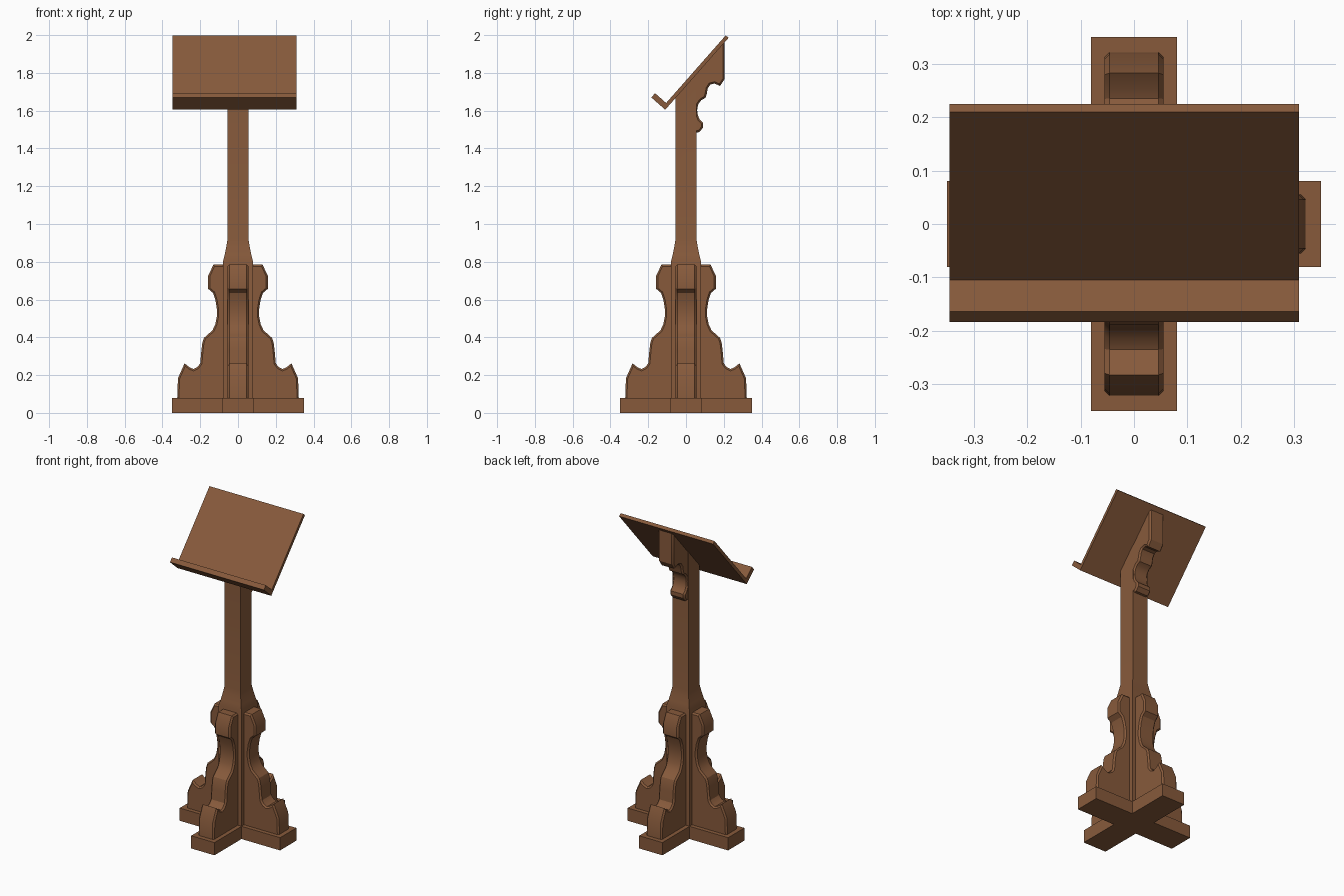
import bpy, bmesh, math
from mathutils import Matrix, Vector

if "Cube" in bpy.data.objects:
    bpy.data.objects.remove(bpy.data.objects["Cube"])

wood = bpy.data.materials.new("brown wood")
wood.diffuse_color = (0.242, 0.102, 0.044, 1)
wood.use_nodes = True
wood.node_tree.nodes["Principled BSDF"].inputs["Base Color"].default_value = wood.diffuse_color


def finish(bm, name, smooth=False):
    bmesh.ops.recalc_face_normals(bm, faces=bm.faces)
    me = bpy.data.meshes.new(name)
    bm.to_mesh(me)
    bm.free()
    me.materials.append(wood)
    ob = bpy.data.objects.new(name, me)
    bpy.context.collection.objects.link(ob)
    if smooth:
        bpy.ops.object.select_all(action='DESELECT')
        ob.select_set(True)
        bpy.context.view_layer.objects.active = ob
        bpy.ops.object.shade_smooth_by_angle(angle=math.radians(28))
    return ob


def prism(profile, x0, x1, bevel=0, visible=0):
    """Extrude a (y, z) profile along x; bevel the side rims of its first edges."""
    bm = bmesh.new()
    a = [bm.verts.new((x0, y, z)) for y, z in profile]
    b = [bm.verts.new((x1, y, z)) for y, z in profile]
    n = len(profile)
    bm.faces.new(a)
    bm.faces.new(b[::-1])
    for i in range(n):
        j = (i + 1) % n
        bm.faces.new((a[i], b[i], b[j], a[j]))
    if bevel:
        bmesh.ops.recalc_face_normals(bm, faces=bm.faces)
        rims = [bm.edges.get((s[i], s[i + 1])) for s in (a, b) for i in range(visible)]
        bmesh.ops.bevel(bm, geom=rims, offset=bevel, segments=1,
                        affect='EDGES', clamp_overlap=True)
    return bm


# cross-shaped base
R, W, H = 0.35, 0.081, 0.08
outline = []
for k in range(4):
    c, s = round(math.cos(k * math.pi / 2)), round(math.sin(k * math.pi / 2))
    for x, y in ((R, -W), (R, W), (W, W)):
        outline.append((c * x - s * y, s * x + c * y))
bm = bmesh.new()
face = bm.faces.new([bm.verts.new((x, y, 0)) for x, y in outline])
ext = bmesh.ops.extrude_face_region(bm, geom=[face])
bmesh.ops.translate(bm, vec=(0, 0, H),
                    verts=[v for v in ext['geom'] if isinstance(v, bmesh.types.BMVert)])
finish(bm, "cross_base")

# reading board directions: up the slope and out of its face
START = Vector((-0.11, 1.605))
UP = Vector((0.335, 0.380)).normalized()
OUT = Vector((-UP.y, UP.x))


def underside(y):
    return START.y + (y - START.x) * UP.y / UP.x


# square post with a curved taper, its top cut to the board slope
bm = bmesh.new()
rings = []
for r, z in ((0.08, 0.07), (0.08, 0.80), (0.071, 0.835), (0.062, 0.88),
             (0.055, 0.92), (0.055, None)):
    ring = []
    for sx, sy in ((-1, -1), (1, -1), (1, 1), (-1, 1)):
        top = underside(sy * r) + 0.008 if z is None else z
        ring.append(bm.verts.new((sx * r, sy * r, top)))
    rings.append(ring)
for lo, hi in zip(rings, rings[1:]):
    for i in range(4):
        j = (i + 1) % 4
        bm.faces.new((lo[i], lo[j], hi[j], hi[i]))
bm.faces.new(rings[0][::-1])
bm.faces.new(rings[-1])
finish(bm, "post", True)

# four scrolled foot brackets
foot = [(0.06, 0.785), (0.13, 0.785), (0.158, 0.725), (0.158, 0.657), (0.132, 0.635),
        (0.119, 0.595), (0.112, 0.55), (0.112, 0.51), (0.12, 0.47), (0.135, 0.437),
        (0.16, 0.415), (0.18, 0.397), (0.189, 0.37), (0.194, 0.33), (0.20, 0.262),
        (0.215, 0.242), (0.235, 0.232), (0.255, 0.24), (0.283, 0.262),
        (0.318, 0.183), (0.322, 0.07), (0.06, 0.07)]
for k, side in enumerate(("back", "left", "front", "right")):
    bm = prism(foot, -0.055, 0.055, 0.009, len(foot) - 2)
    bm.transform(Matrix.Rotation(k * math.pi / 2, 4, 'Z'))
    finish(bm, side + "_foot_bracket", True)

# scrolled bracket behind the reading board
scroll = [(0.03, 1.483), (0.07, 1.486), (0.09, 1.51), (0.09, 1.535), (0.073, 1.552),
          (0.063, 1.575), (0.059, 1.602), (0.064, 1.632), (0.08, 1.655), (0.103, 1.668),
          (0.110, 1.69), (0.115, 1.718), (0.128, 1.738), (0.15, 1.744), (0.18, 1.731),
          (0.205, 1.768), (0.205, underside(0.205) + 0.008), (0.03, underside(0.03) + 0.008)]
finish(prism(scroll, -0.052, 0.052, 0.009, len(scroll) - 2), "board_bracket", True)

# sloped reading board with its book lip
L = 0.507
board = [START + UP * u + OUT * v for u, v in
         ((0, 0), (L, 0), (L, 0.02), (0.03, 0.02), (0.03, 0.098), (0, 0.098))]
finish(prism([tuple(p) for p in board], -0.346, 0.309), "reading_board")
